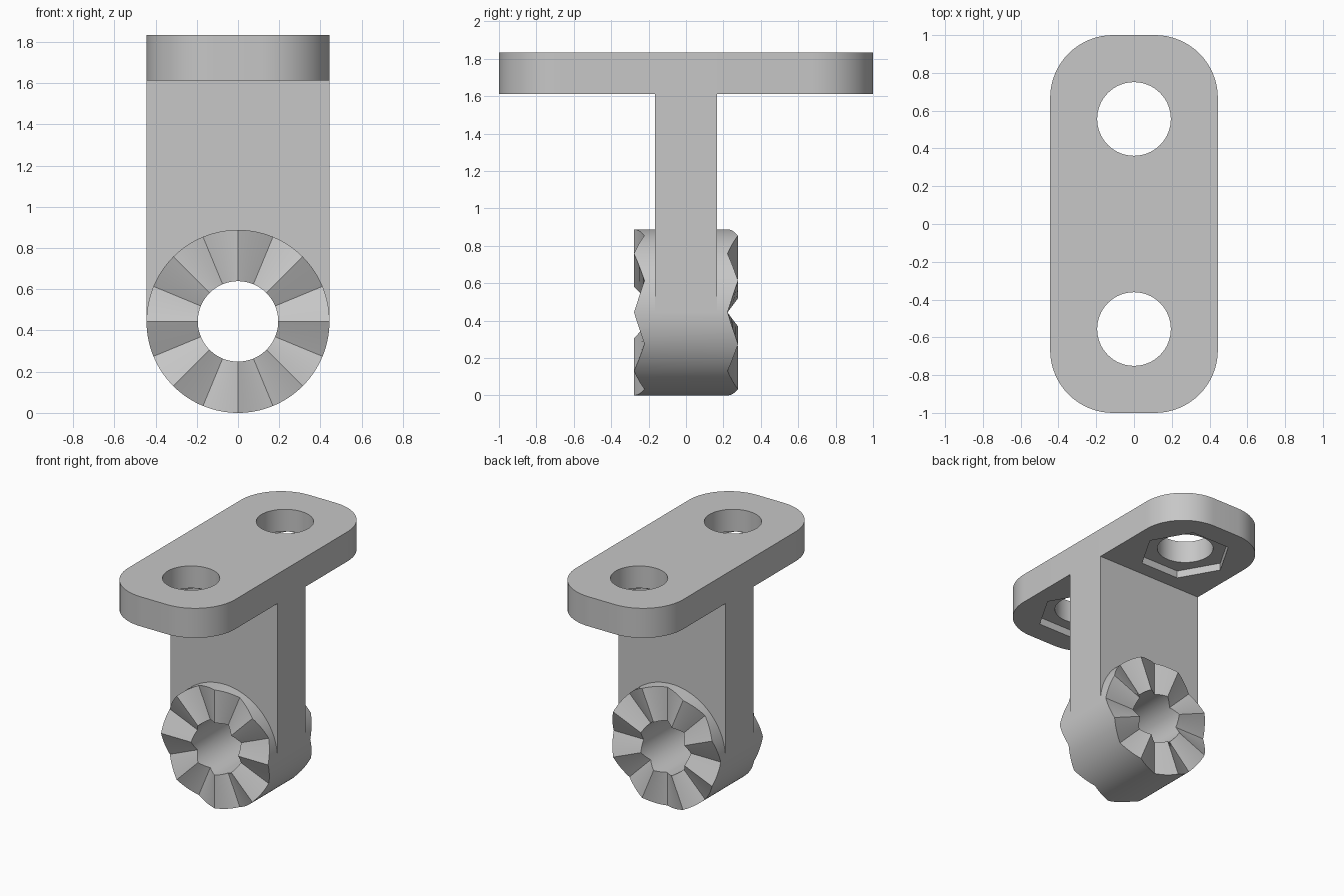
import bpy, bmesh
from math import pi, cos, sin, radians

# Key sizes
HALF_W, HALF_L = 0.444, 1.0
PLATE_LOW, PLATE_TOP = 1.612, 1.834
HOLE_R, HOLE_Y = 0.195, 0.556
PIVOT_Z = 0.444
PEAK, VALLEY = 0.278, 0.222

if "Cube" in bpy.data.objects:
    bpy.data.objects.remove(bpy.data.objects["Cube"], do_unlink=True)

grey = bpy.data.materials.new("plain_grey")
grey.use_nodes = True
colour = (0.57, 0.57, 0.57, 1)
grey.diffuse_color = colour
grey.node_tree.nodes["Principled BSDF"].inputs["Base Color"].default_value = colour


def make_object(name, bm):
    bmesh.ops.recalc_face_normals(bm, faces=bm.faces)
    mesh = bpy.data.meshes.new(name)
    bm.to_mesh(mesh)
    bm.free()
    mesh.materials.append(grey)
    obj = bpy.data.objects.new(name, mesh)
    bpy.context.collection.objects.link(obj)
    return obj


def activate(obj):
    bpy.ops.object.select_all(action='DESELECT')
    obj.select_set(True)
    bpy.context.view_layer.objects.active = obj


def smooth(obj):
    activate(obj)
    bpy.ops.object.shade_smooth_by_angle(angle=radians(25))


def extrude_profile(name, points, direction):
    bm = bmesh.new()
    face = bm.faces.new([bm.verts.new(p) for p in points])
    ext = bmesh.ops.extrude_face_region(bm, geom=[face])
    moved = [v for v in ext["geom"] if isinstance(v, bmesh.types.BMVert)]
    bmesh.ops.translate(bm, verts=moved, vec=direction)
    return make_object(name, bm)


def arc(cx, cy, r, start, end, steps):
    angles = [radians(start + (end - start) * i / steps) for i in range(steps + 1)]
    return [(cx + r * cos(a), cy + r * sin(a)) for a in angles]


def cut(target, sides, radius, y, low, high):
    outline = arc(0, y, radius, 0, 360, sides)[:-1]
    cutter = extrude_profile("cutter", [(px, py, low) for px, py in outline],
                             (0, 0, high - low))
    cutter.hide_render = True
    mod = target.modifiers.new("cut", 'BOOLEAN')
    mod.operation, mod.solver, mod.object = 'DIFFERENCE', 'EXACT', cutter
    activate(target)
    bpy.ops.object.modifier_apply(modifier=mod.name)
    bpy.data.objects.remove(cutter, do_unlink=True)


# Mounting plate with rounded corners, bolt holes and hexagonal nut recesses
radius = 0.333
cx, cy = HALF_W - radius, HALF_L - radius
corners = [(cx, cy), (-cx, cy), (-cx, -cy), (cx, -cy)]
outline = [p for i, (x, y) in enumerate(corners)
           for p in arc(x, y, radius, 90 * i, 90 * i + 90, 16)]
plate = extrude_profile("mounting_plate", [(x, y, PLATE_LOW) for x, y in outline],
                        (0, 0, PLATE_TOP - PLATE_LOW))
for side in (-1, 1):
    cut(plate, 64, HOLE_R, side * HOLE_Y, PLATE_LOW - 0.1, PLATE_TOP + 0.1)
    cut(plate, 6, 0.32, side * HOLE_Y, PLATE_LOW - 0.1, PLATE_LOW + 0.055)
smooth(plate)

# Upright web, arched at its foot to clear the pivot hole
profile = arc(0, PIVOT_Z, 0.3, 0, 180, 24)
profile += [(-HALF_W, PIVOT_Z), (-HALF_W, PLATE_LOW),
            (HALF_W, PLATE_LOW), (HALF_W, PIVOT_Z)]
web = extrude_profile("upright_web", [(x, -0.165, z) for x, z in profile],
                      (0, 0.33, 0))

# Pivot boss: a ring with eight radial teeth on each end, offset by half a tooth
STEPS = 8                      # divisions per tooth flank
COUNT = 16 * STEPS
bm = bmesh.new()
rings = []
for i in range(COUNT):
    a = 2 * pi * i / COUNT
    phase = (i / STEPS) % 2
    rise = abs(phase - 1)      # 1 on a front ridge, 0 in a front valley
    front = -(VALLEY + (PEAK - VALLEY) * rise)
    back = VALLEY + (PEAK - VALLEY) * (1 - rise)
    section = [(HALF_W, front), (HALF_W, back), (HOLE_R, back), (HOLE_R, front)]
    rings.append([bm.verts.new((r * cos(a), y, PIVOT_Z + r * sin(a)))
                  for r, y in section])
for i, ring in enumerate(rings):
    following = rings[(i + 1) % COUNT]
    for j in range(4):
        k = (j + 1) % 4
        bm.faces.new((ring[j], ring[k], following[k], following[j]))
boss = make_object("toothed_pivot_boss", bm)
smooth(boss)
